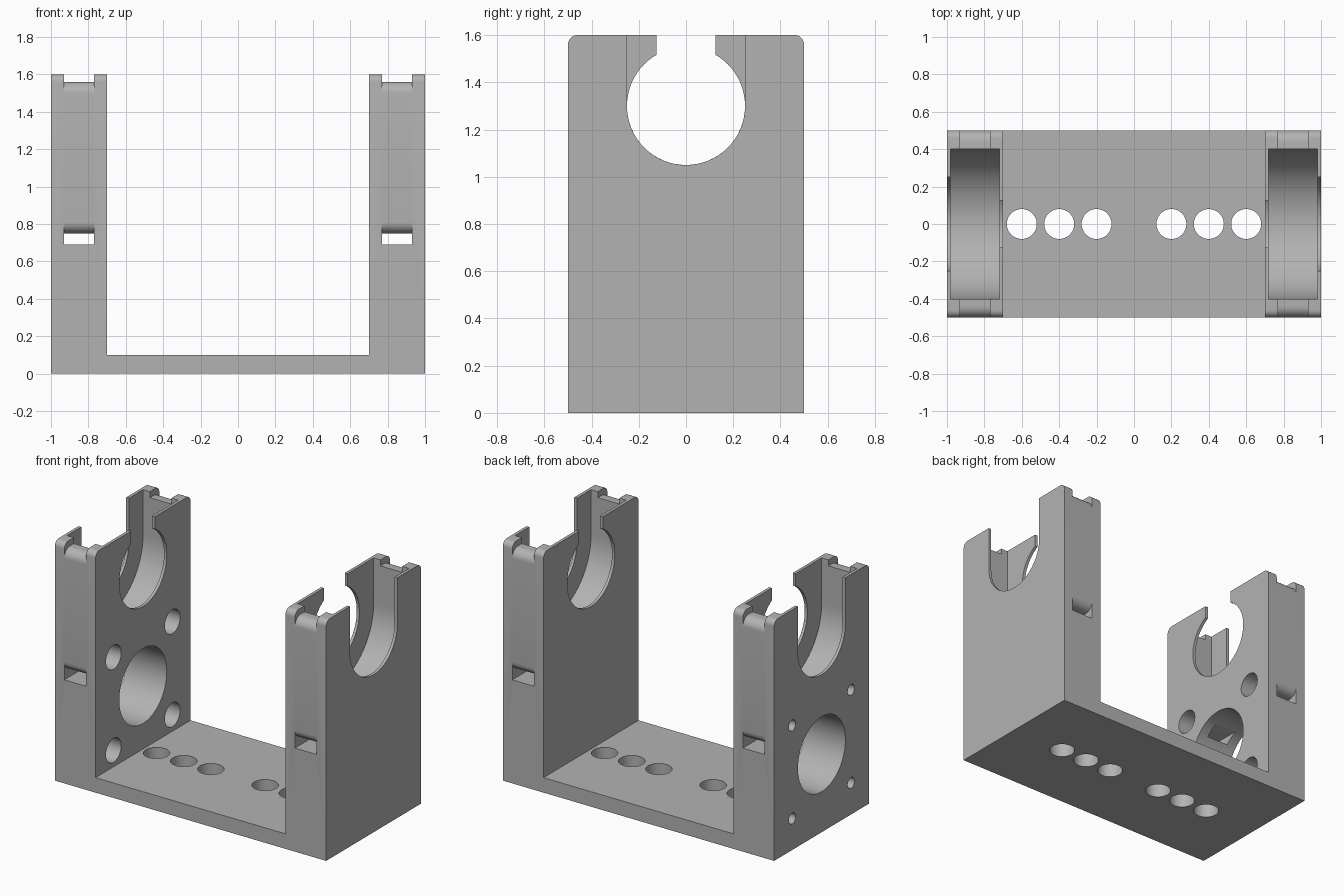
import bpy
import bmesh
from math import sin, cos, pi, radians
from mathutils import Vector

cube = bpy.data.objects.get("Cube")
if cube:
    bpy.data.objects.remove(cube, do_unlink=True)

grey = bpy.data.materials.new("plain grey")
grey.use_nodes = True
colour = (0.45, 0.45, 0.45, 1)
grey.diffuse_color = colour
grey.node_tree.nodes["Principled BSDF"].inputs["Base Color"].default_value = colour


def arc(cy, cz, r, start, end, steps):
    """Points on an arc, angles in degrees."""
    angles = [radians(start + (end - start) * i / steps) for i in range(steps + 1)]
    return [(cy + r * cos(a), cz + r * sin(a)) for a in angles]


def circle(cy, cz, r, steps=64):
    return arc(cy, cz, r, 0, 360, steps)[:-1]


def prism(name, points, axis, low, high):
    """Extrude a flat profile along an axis: x takes (y,z), y takes (x,z), z takes (x,y)."""
    bm = bmesh.new()
    i = "xyz".index(axis)

    def place(p):
        c = list(p)
        c.insert(i, low)
        return bm.verts.new(c)

    face = bm.faces.new([place(p) for p in points])
    moved = bmesh.ops.extrude_face_region(bm, geom=[face])["geom"]
    shift = Vector((0, 0, 0))
    shift[i] = high - low
    bmesh.ops.translate(bm, vec=shift,
                        verts=[g for g in moved if isinstance(g, bmesh.types.BMVert)])
    bmesh.ops.recalc_face_normals(bm, faces=bm.faces)
    mesh = bpy.data.meshes.new(name)
    bm.to_mesh(mesh)
    bm.free()
    obj = bpy.data.objects.new(name, mesh)
    bpy.context.collection.objects.link(obj)
    mesh.materials.append(grey)
    return obj


# U-shaped bracket with rounded top corners
outline = [(-1, 0), (1, 0), (1, 1.6), (0.7, 1.6), (0.7, 0.1), (-0.7, 0.1), (-0.7, 1.6), (-1, 1.6)]
bracket = prism("motor_bracket", outline, "y", -0.5, 0.5)
bm = bmesh.new()
bm.from_mesh(bracket.data)
corners = [e for e in bm.edges if all(v.co.z > 1.5 for v in e.verts)
           and abs(e.verts[0].co.y - e.verts[1].co.y) < 0.01]
bmesh.ops.bevel(bm, geom=corners, offset=0.04, segments=8, profile=0.5, affect='EDGES')
bm.to_mesh(bracket.data)
bm.free()
bpy.context.view_layer.objects.active = bracket
bracket.select_set(True)


def cut(points, axis, low, high):
    cutter = prism("cutter", points, axis, low, high)
    cutter.hide_render = True
    mod = bracket.modifiers.new("cut", 'BOOLEAN')
    mod.operation = 'DIFFERENCE'
    mod.solver = 'EXACT'
    mod.object = cutter
    bpy.ops.object.modifier_apply(modifier=mod.name)
    bpy.data.objects.remove(cutter, do_unlink=True)


def u_slot(r):
    return arc(0, 1.3, r, 180, 360, 48) + [(r, 1.8), (-r, 1.8)]


# Strap slot with flared ceiling ends, and saddle notch with a rounded edge
tie_slot = ([(-0.6, 0.69), (0.6, 0.69), (0.6, 0.81)]
            + arc(0.44, 0.81, 0.06, 0, -90, 10)
            + arc(-0.44, 0.81, 0.06, -90, -180, 10) + [(-0.6, 0.81)])
saddle = ([(0.35, 1.8), (0.35, 1.56)] + arc(0.44, 1.5, 0.06, 90, 0, 10)
          + [(0.6, 1.5), (0.6, 1.8)])

for side in (-1, 1):
    def span(a, b):
        return sorted((side * a, side * b))

    # Bearing pocket, open outer slot, keyhole inner opening
    cut(u_slot(0.4), "x", *span(0.72, 0.98))
    cut(u_slot(0.25), "x", *span(0.9, 1.1))
    cut(circle(0, 1.3, 0.25), "x", *span(0.6, 0.85))
    cut([(-0.125, 1.4), (0.125, 1.4), (0.125, 1.8), (-0.125, 1.8)], "x", *span(0.6, 0.85))
    # Strap passages
    cut(tie_slot, "x", *span(0.77, 0.93))
    for end in (-1, 1):
        cut([(end * y, z) for y, z in saddle], "x", *span(0.77, 0.93))
    # Mounting holes in the base
    for x in (0.2, 0.4, 0.6):
        cut(circle(side * x, 0, 0.08, 48), "z", -0.1, 0.2)

# Motor bore and four counterbored screw holes in one upright
cut(circle(0, 0.52, 0.25), "x", -1.1, -0.6)
for y in (-0.31, 0.31):
    for z in (0.21, 0.83):
        cut(circle(y, z, 0.036, 32), "x", -1.1, -0.6)
        cut(circle(y, z, 0.08, 48), "x", -0.92, -0.6)

bpy.ops.object.shade_smooth_by_angle(angle=radians(30))
